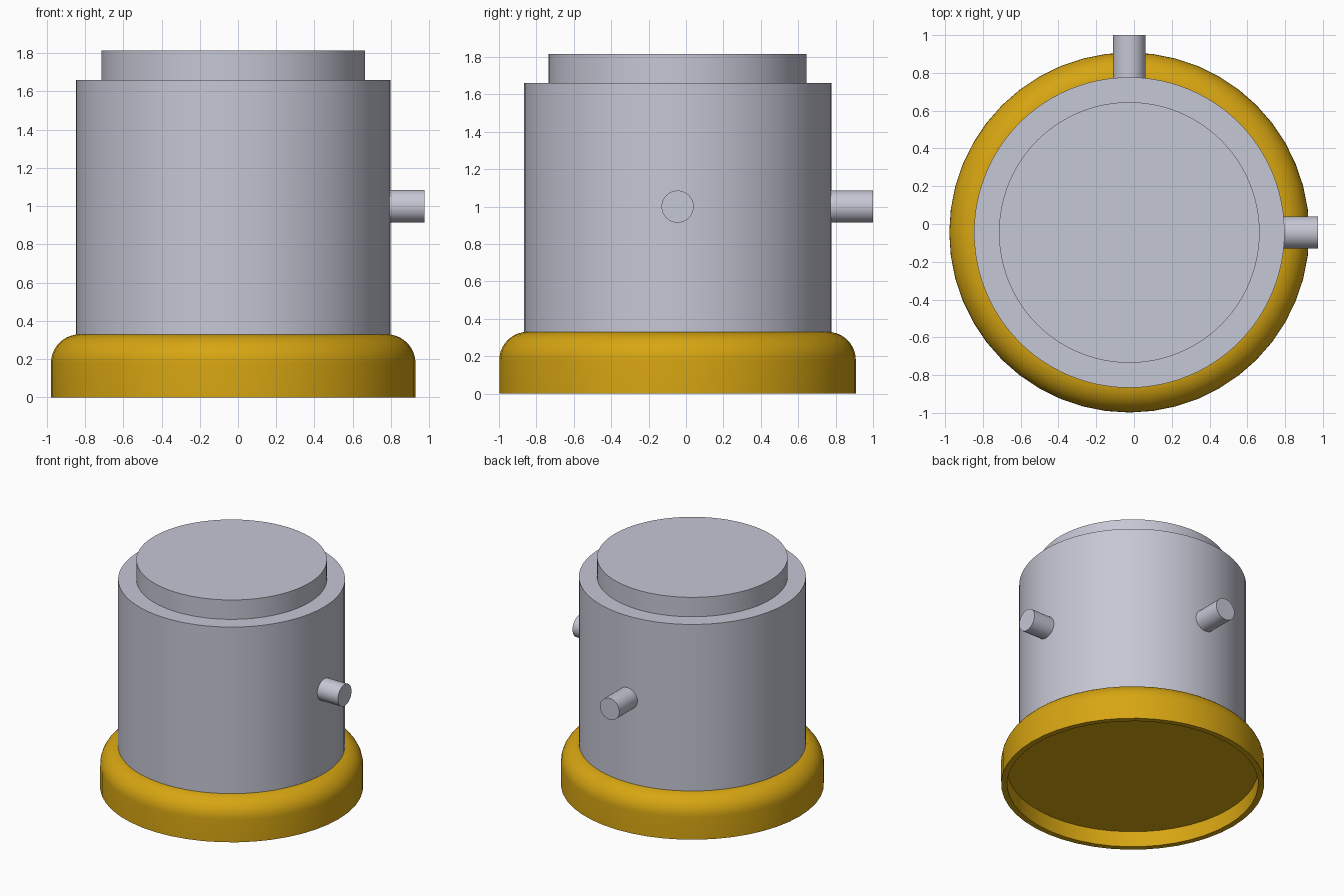
import bpy, bmesh, math
from mathutils import Vector, Matrix

cube = bpy.data.objects.get("Cube")
if cube:
    bpy.data.objects.remove(cube, do_unlink=True)

AXIS = Vector((-0.025, -0.045, 0))   # the body axis sits off centre because of the pegs


def material(name, color):
    mat = bpy.data.materials.new(name)
    mat.use_nodes = True
    mat.diffuse_color = color
    mat.node_tree.nodes["Principled BSDF"].inputs["Base Color"].default_value = color
    return mat


def lathe(name, profile, mat, steps=96, matrix=Matrix()):
    """Spin a (radius, height) profile round z, then place it."""
    bm = bmesh.new()
    verts = [bm.verts.new((r, 0, z)) for r, z in profile]
    edges = [bm.edges.new(pair) for pair in zip(verts, verts[1:])]
    bmesh.ops.spin(bm, geom=verts + edges, axis=(0, 0, 1), cent=(0, 0, 0),
                   angle=math.tau, steps=steps)
    bmesh.ops.remove_doubles(bm, verts=bm.verts, dist=0.0005)
    bmesh.ops.recalc_face_normals(bm, faces=bm.faces)
    mesh = bpy.data.meshes.new(name)
    bm.to_mesh(mesh)
    bm.free()
    mesh.materials.append(mat)
    obj = bpy.data.objects.new(name, mesh)
    bpy.context.collection.objects.link(obj)
    obj.matrix_world = Matrix.Translation(AXIS) @ matrix
    bpy.ops.object.select_all(action='DESELECT')
    obj.select_set(True)
    bpy.context.view_layer.objects.active = obj
    bpy.ops.object.shade_smooth_by_angle(angle=math.radians(35))
    return obj


grey = material("light grey", (0.56, 0.57, 0.66, 1))
yellow = material("golden yellow", (0.68, 0.38, 0.006, 1))

# Base ring: rounded shoulder, recessed underside
R, TOP, FILLET = 0.953, 0.33, 0.15
shoulder = [(R - FILLET + FILLET * math.cos(a), TOP - FILLET + FILLET * math.sin(a))
            for a in (math.pi / 2 * i / 10 for i in range(11))]
lathe("base", [(0, 0.125), (0.91, 0.125), (0.91, 0), (R, 0)] + shoulder + [(0, TOP)],
      yellow, steps=48)

# Main body with the stepped top cap
lathe("body", [(0, 0.32), (0.822, 0.32), (0.822, 1.66), (0.69, 1.66),
               (0.69, 1.815), (0, 1.815)], grey)

# Side and rear pegs
side = Matrix.Translation((0, 0, 1)) @ Matrix.Rotation(math.pi / 2, 4, 'Y')
rear = Matrix.Translation((0, 0, 1)) @ Matrix.Rotation(-math.pi / 2, 4, 'X')
for name, reach, turn in (("side_peg", 1.0, side), ("rear_peg", 1.045, rear)):
    lathe(name, [(0, 0.78), (0.086, 0.78), (0.086, reach), (0, reach)],
          grey, steps=32, matrix=turn)
